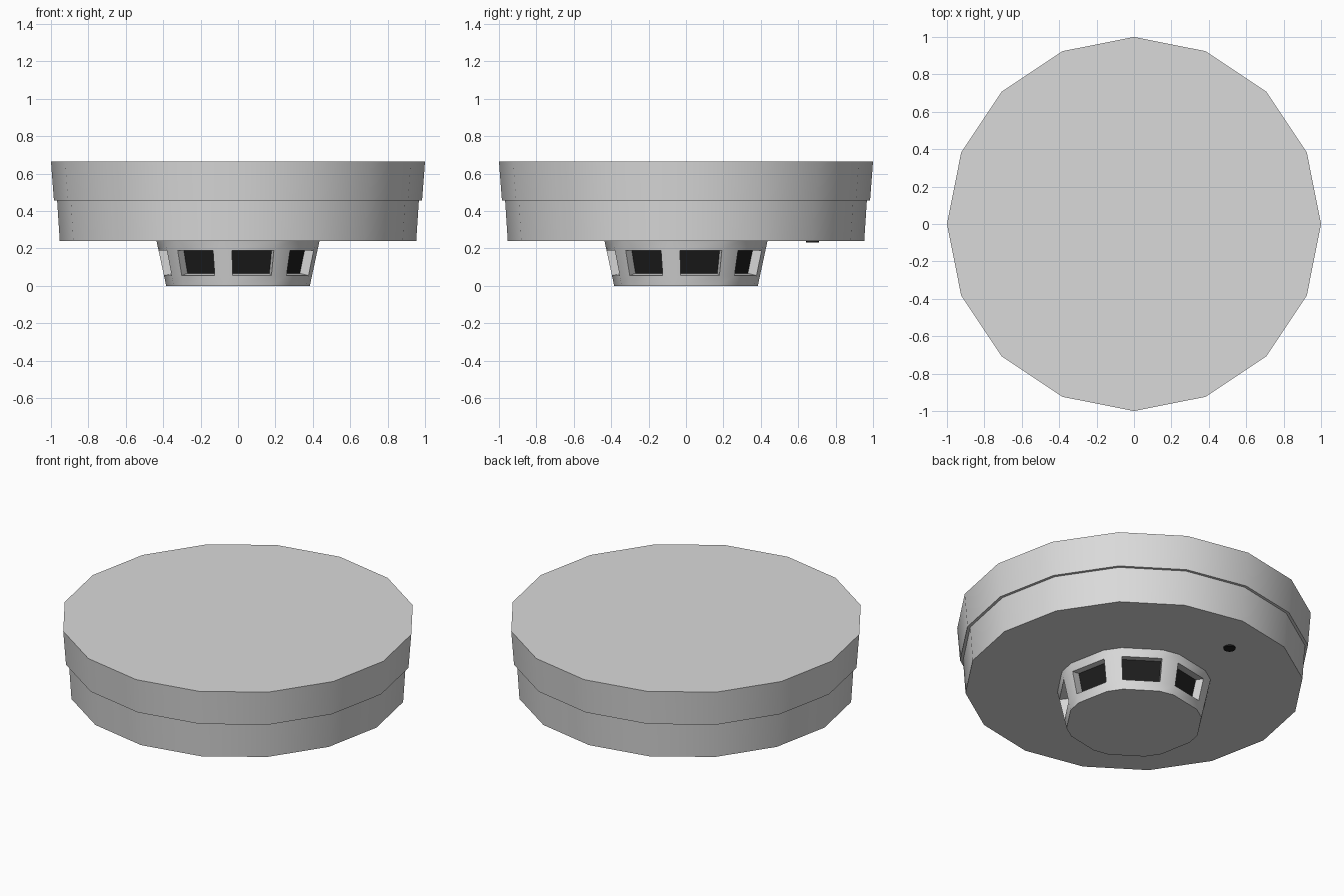
import bpy, bmesh, math

if "Cube" in bpy.data.objects:
    bpy.data.objects.remove(bpy.data.objects["Cube"])


def material(name, rgb):
    m = bpy.data.materials.new(name)
    m.diffuse_color = (*rgb, 1)
    m.use_nodes = True
    m.node_tree.nodes["Principled BSDF"].inputs["Base Color"].default_value = m.diffuse_color
    return m


casing = material("casing_light_grey", (0.70, 0.70, 0.70))
dark = material("vent_black", (0.012, 0.012, 0.012))


def lathe(bm, profile, angles, cap_top=True):
    """Stack rings of (radius, z) and skin them; returns side faces per band."""
    n = len(angles)
    rings = [[bm.verts.new((r * math.cos(a), r * math.sin(a), z)) for a in angles]
             for r, z in profile]
    bands = []
    for lo, hi in zip(rings, rings[1:]):
        bands.append([bm.faces.new((lo[i], lo[(i + 1) % n], hi[(i + 1) % n], hi[i]))
                      for i in range(n)])
    bm.faces.new(rings[0][::-1])
    if cap_top:
        bm.faces.new(rings[-1])
    return bands


def finish(bm, name, mats):
    bm.normal_update()
    me = bpy.data.meshes.new(name)
    bm.to_mesh(me)
    bm.free()
    for m in mats:
        me.materials.append(m)
    ob = bpy.data.objects.new(name, me)
    bpy.context.collection.objects.link(ob)
    bpy.ops.object.select_all(action='DESELECT')
    ob.select_set(True)
    bpy.context.view_layer.objects.active = ob
    bpy.ops.object.shade_smooth_by_angle(angle=math.radians(30))
    return ob


# Stepped 16-sided detector body
bm = bmesh.new()
ring16 = [math.radians(22.5 * i) for i in range(16)]
lathe(bm, [(0.953, 0.24), (0.967, 0.455), (0.984, 0.455), (1.0, 0.665)], ring16)
finish(bm, "detector_body", [casing])

# Sensor chamber: wide window facets alternate with narrow pillars
bm = bmesh.new()
angles = []
for k in range(8):
    mid = 11.25 + 45 * k
    angles += [math.radians(mid - 15.5), math.radians(mid + 15.5)]
profile = [(0.385 + 0.052 * z / 0.24, z) for z in (0.0, 0.055, 0.19, 0.24)]
bands = lathe(bm, profile, angles, cap_top=False)
bm.normal_update()

# Recess each window along its facet normal and darken the back panel
windows = bands[1][0::2]
for f in windows:
    normal = f.normal.copy()
    new = bmesh.ops.extrude_discrete_faces(bm, faces=[f])["faces"][0]
    bmesh.ops.translate(bm, verts=new.verts[:], vec=normal * -0.057)
    new.material_index = 1
finish(bm, "sensor_chamber", [casing, dark])

# Indicator lamp on the underside
bm = bmesh.new()
lathe(bm, [(0.034, 0.232), (0.034, 0.245)], ring16)
lamp = finish(bm, "indicator_lamp", [dark])
a = math.radians(101.25)
lamp.location = (0.69 * math.cos(a), 0.69 * math.sin(a), 0)
